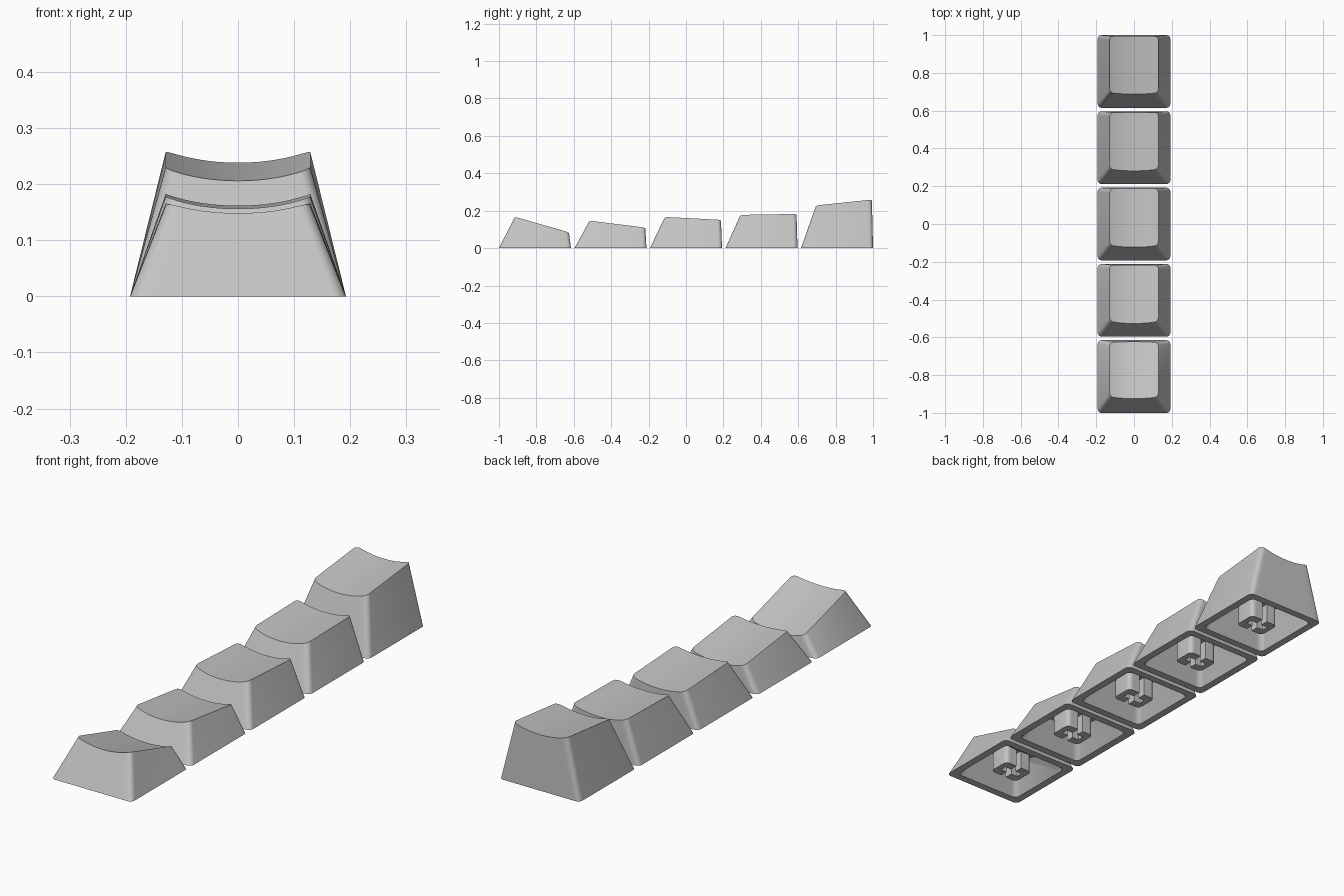
import bpy, bmesh, math
from mathutils import Vector

cube = bpy.data.objects.get("Cube")
if cube:
    bpy.data.objects.remove(cube, do_unlink=True)

UNIT = 2 / 94.36          # millimetres to model units
PITCH = 19.05
SKEW = 1.75               # tops lean towards the back
TOP_HALF = 6.08
ARC, SPAN = 6, 14         # steps in each corner and across each edge

grey = bpy.data.materials.new("plastic grey")
grey.use_nodes = True
grey.diffuse_color = (0.55, 0.55, 0.55, 1)
grey.node_tree.nodes["Principled BSDF"].inputs["Base Color"].default_value = grey.diffuse_color


def half_outline(hw, hd, r):
    """Front half of a rounded rectangle, from left to right."""
    left = []
    for i in range(ARC + 1):
        a = math.pi / 2 * i / ARC
        left.append((-hw + r - r * math.cos(a), -hd + r - r * math.sin(a)))
    edge = [((hw - r) * (2 * i / SPAN - 1), -hd) for i in range(1, SPAN)]
    return left + edge + [(-x, y) for x, y in reversed(left)]


def loft(name, base, top, z0, z1, r, tilt=0, skew=0, dish=0):
    """Solid between two rounded rectangles, with a tilted, dished top."""
    bm = bmesh.new()
    chains = []
    for sign in (1, -1):
        low, high = [], []
        for (bx, by), (tx, ty) in zip(half_outline(*base, r), half_outline(*top, r)):
            b = Vector((bx, by * sign, z0))
            t = Vector((tx, skew + ty * sign * math.cos(tilt), z1 - ty * sign * math.sin(tilt)))
            # slide down the wall until it meets the dish
            sag = dish * max(0, 1 - (tx / TOP_HALF) ** 2)
            d = b - t
            t -= d * sag / (d.z * math.cos(tilt) + d.y * math.sin(tilt))
            low.append(bm.verts.new(b * UNIT))
            high.append(bm.verts.new(t * UNIT))
        chains.append((low, high))
    (fl, fh), (kl, kh) = chains
    for i in range(len(fl) - 1):
        j = i + 1
        bm.faces.new((fl[i], fl[j], fh[j], fh[i]))
        bm.faces.new((kl[j], kl[i], kh[i], kh[j]))
        bm.faces.new((fh[i], fh[j], kh[j], kh[i]))
        bm.faces.new((fl[j], fl[i], kl[i], kl[j]))
    # side walls fold from the top front to the bottom back
    for i, turn in ((0, -1), (-1, 1)):
        bm.faces.new((fl[i], kl[i], fh[i])[::turn])
        bm.faces.new((kl[i], kh[i], fh[i])[::turn])
    mesh = bpy.data.meshes.new(name)
    bm.to_mesh(mesh)
    bm.free()
    obj = bpy.data.objects.new(name, mesh)
    bpy.context.collection.objects.link(obj)
    return obj


def carve(target, cutter):
    """Cut one solid out of another and remove the cutter."""
    mod = target.modifiers.new("cut", "BOOLEAN")
    mod.object = cutter
    mod.operation = "DIFFERENCE"
    mod.solver = "EXACT"
    bpy.context.view_layer.update()
    graph = bpy.context.evaluated_depsgraph_get()
    mesh = bpy.data.meshes.new_from_object(target.evaluated_get(graph))
    target.modifiers.clear()
    target.data = mesh
    bpy.data.objects.remove(cutter, do_unlink=True)


def keycap(name, depth, degrees, y):
    tilt = math.radians(degrees)
    # outer shell
    cap = loft(name, (9.08, 9.08), (TOP_HALF, 7.08), 0, depth, 1, tilt, SKEW, 1)
    # hollow underside, leaving the stem and its flared support standing
    hollow = loft("hollow", (7.58, 7.58), (4.58, 5.58), -0.1, depth - 1, 1, tilt, SKEW, 1)
    carve(hollow, loft("flare", (3.25, 2.4), (12.25, 11.4), 4, 13, 0.9))
    carve(hollow, loft("stem", (3.25, 2.4), (3.25, 2.4), -1, 4.2, 0.9))
    carve(cap, hollow)
    # cross-shaped socket, open to the front and back
    carve(cap, loft("slot", (2.07, 0.68), (2.07, 0.68), -1, 4, 0.01))
    carve(cap, loft("slot", (0.61, 2.48), (0.61, 2.48), -1, 4, 0.01))
    cap.location.y = y * UNIT
    cap.data.materials.clear()
    cap.data.materials.append(grey)
    for o in bpy.context.selected_objects:
        o.select_set(False)
    cap.select_set(True)
    bpy.context.view_layer.objects.active = cap
    bpy.ops.object.shade_smooth_by_angle(angle=math.radians(25))


ROWS = [("front_keycap", 5.95, 16), ("second_keycap", 6.05, 7), ("middle_keycap", 7.5, 3),
        ("fourth_keycap", 8.5, -1), ("back_keycap", 11.5, -6)]
for i, (name, depth, degrees) in enumerate(ROWS):
    keycap(name, depth, degrees, (i - 2) * PITCH)
